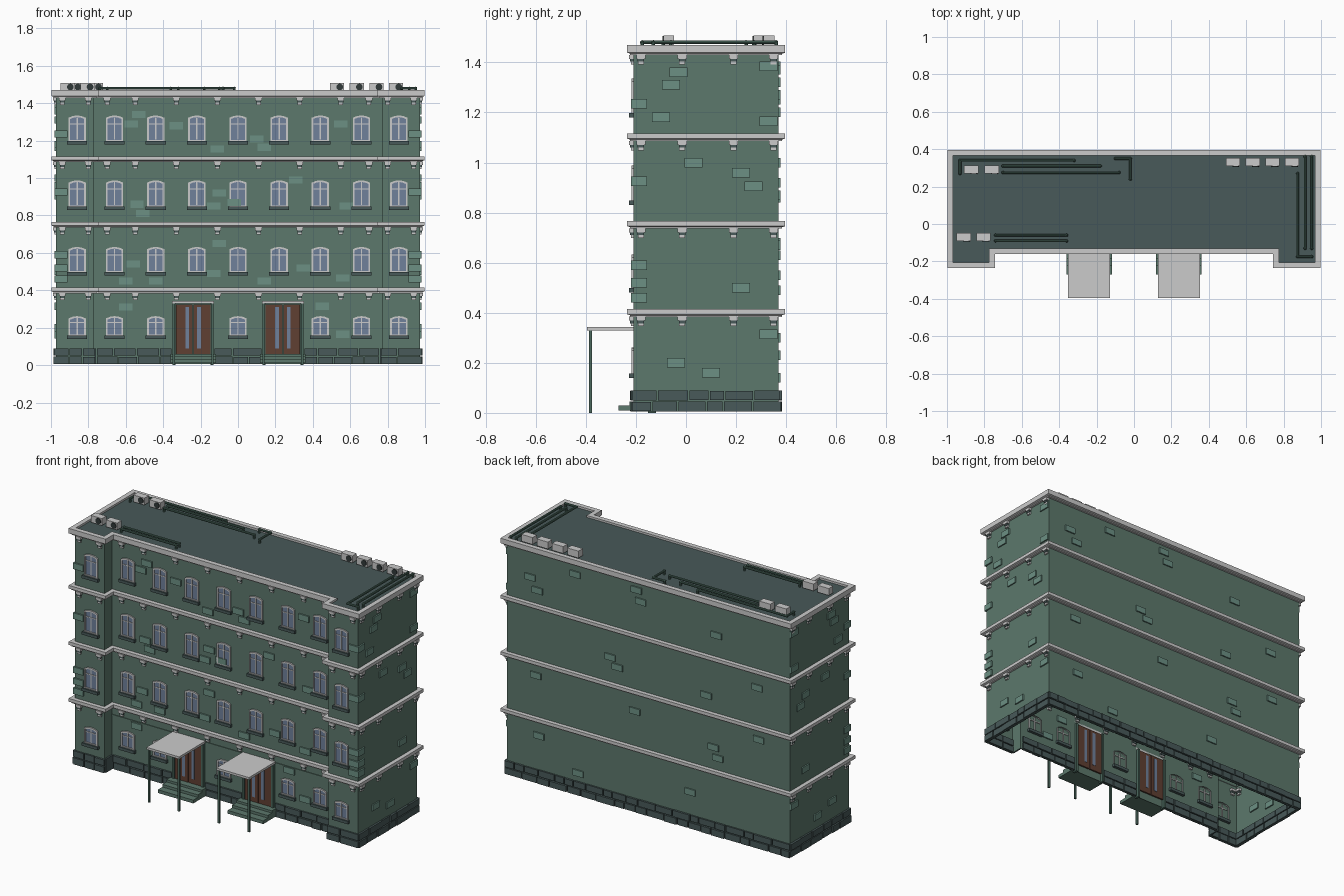
import bpy, bmesh, math, random
from mathutils import Matrix, Vector

if "Cube" in bpy.data.objects:
    bpy.data.objects.remove(bpy.data.objects["Cube"])

random.seed(4)
W, B, F, C, N = 0.972, 0.37, 0.21, 0.135, 0.77   # side, back, wing front, centre front, wing inner


def mat(name, rgb):
    m = bpy.data.materials.new(name)
    m.diffuse_color = (*rgb, 1)
    m.use_nodes = True
    m.node_tree.nodes["Principled BSDF"].inputs["Base Color"].default_value = m.diffuse_color
    return m


WALL = mat("green_wall", (0.107, 0.188, 0.15))
BRICK = mat("light_brick", (0.15, 0.28, 0.23))
STONE = mat("dark_stone", (0.065, 0.1, 0.1))
ROOF = mat("roof_dark", (0.065, 0.1, 0.1))
DOOR = mat("door_brown", (0.115, 0.05, 0.032))
GLASS = mat("glass_blue", (0.16, 0.22, 0.33))
DARK = mat("dark_metal", (0.03, 0.04, 0.04))
PIPE = mat("pipe_green", (0.07, 0.14, 0.11))


def finish(name, bm, m=None):
    bmesh.ops.recalc_face_normals(bm, faces=bm.faces)
    me = bpy.data.meshes.new(name)
    bm.to_mesh(me)
    bm.free()
    ob = bpy.data.objects.new(name, me)
    bpy.context.collection.objects.link(ob)
    if m:
        me.materials.append(m)
    return ob


def loft(bm, loops, cap=False):
    rings = [[bm.verts.new(p) for p in l] for l in loops]
    for a, b in zip(rings, rings[1:]):
        for i in range(len(a)):
            j = (i + 1) % len(a)
            bm.faces.new((a[i], a[j], b[j], b[i]))
    if cap:
        bm.faces.new(rings[-1])


def box(bm, x0, x1, y0, y1, z0, z1):
    mx = Matrix.Translation(((x0 + x1) / 2, (y0 + y1) / 2, (z0 + z1) / 2)) @ \
        Matrix.Diagonal((x1 - x0, y1 - y0, z1 - z0, 1))
    bmesh.ops.create_cube(bm, size=1, matrix=mx)


def front_y(x):
    return -F if abs(x) > N else -C


def on_wall(bm, side, u, z, w, h, d, back=None):
    """Box centred at (u, z) on a wall, standing out by d."""
    k = d if back is None else back
    if side == "front":
        y = front_y(u)
        box(bm, u - w / 2, u + w / 2, y - d, y + k, z - h / 2, z + h / 2)
    elif side == "back":
        box(bm, u - w / 2, u + w / 2, B - k, B + d, z - h / 2, z + h / 2)
    else:
        s = 1 if side == "right" else -1
        a, b = sorted((s * (W - k), s * (W + d)))
        box(bm, a, b, u - w / 2, u + w / 2, z - h / 2, z + h / 2)


def outline(o, z):
    w, b, f, c, n = W + o, B + o, F + o, C + o, N - o
    return [(w, b, z), (-w, b, z), (-w, -f, z), (-n, -f, z),
            (-n, -c, z), (n, -c, z), (n, -f, z), (w, -f, z)]


# Hollow wall shell and roof
bm = bmesh.new()
loft(bm, [outline(0, 0.005), outline(0, 1.46)])
finish("walls", bm, WALL)
bm = bmesh.new()
bm.faces.new([bm.verts.new(p) for p in outline(0, 1.458)])
finish("roof", bm, ROOF)

# Storey bands and top cornice
LEVELS = [0.39, 0.742, 1.092, 1.435]
for i, z in enumerate(LEVELS):
    top = z + (0.035 if i == 3 else 0.024)
    prof = [(0, z - 0.006), (0.014, z - 0.006), (0.014, z), (0.026, z + 0.004), (0.026, top), (-0.004, top)]
    prof.append((-0.004, 1.458) if i == 3 else (0, top))
    bm = bmesh.new()
    loft(bm, [outline(o, h) for o, h in prof])
    finish(f"cornice_{i + 1}", bm)

# Brackets under the bands
caps, stems = bmesh.new(), bmesh.new()
spots = [("front", s * x) for s in (-1, 1) for x in (0.11, 0.33, 0.55, 0.70, 0.80, 0.94)]
spots += [(side, y) for side in ("left", "right") for y in (-0.18, -0.015, 0.19, 0.35)]
for z in LEVELS:
    for side, u in spots:
        on_wall(caps, side, u, z - 0.013, 0.036, 0.016, 0.018)
        on_wall(stems, side, u, z - 0.026, 0.026, 0.012, 0.013)
        on_wall(caps, side, u, z - 0.037, 0.024, 0.012, 0.010)
finish("bracket_caps", caps)
finish("bracket_stems", stems, STONE)

# Two rows of foundation stones
bm = bmesh.new()
runs = [("front", -W, -N), ("front", -N + 0.02, -0.36), ("front", -0.12, 0.12), ("front", 0.36, N - 0.02),
        ("front", N, W), ("back", -W, W), ("left", -F, B), ("right", -F, B)]
for side, a, b in runs:
    for z0, z1 in ((0.005, 0.046), (0.05, 0.09)):
        u = a - 0.008
        while u < b:
            e = u + random.uniform(0.06, 0.13)
            if e > b - 0.04:
                e = b + 0.008
            on_wall(bm, side, (u + e) / 2, (z0 + z1) / 2, e - u - 0.006, z1 - z0 - random.uniform(0, 0.004),
                    random.uniform(0.009, 0.014), 0.01)
            u = e
# Wing returns
for s in (-1, 1):
    a, b = sorted((s * N, s * (N - 0.01)))
    box(bm, a, b, -F, -C, 0.005, 0.09)
finish("foundation_stones", bm, STONE)

# Raised bricks scattered over the walls
bm = bmesh.new()
front = [(-.53, 1.34), (-.57, 1.29), (-.33, 1.28), (-.11, 1.155), (.1, 1.21), (.14, 1.165), (.55, 1.29),
         (.31, .99), (-.1, .92), (-.13, .85), (-.02, .87), (-.54, .86), (-.51, .81), (.58, .85), (-.1, .65),
         (-.56, .54), (-.6, .45), (-.44, .45), (-.13, .49), (.14, .45), (.56, .465), (.35, .52),
         (-.6, .31), (.45, .315), (.56, .165)]
sides = [(-.03, 1.36), (-.06, 1.31), (-.1, 1.18), (.33, 1.385), (.33, 1.165), (.03, 1.0), (.22, .96),
         (.27, .905), (.22, .5), (-.04, .2), (.1, .16), (.33, .315)]
rear = [(.81, 1.27), (.76, 1.2), (.5, 1.37), (.08, 1.385), (.05, 1.32), (-.47, 1.25), (.26, .92), (.21, .87),
        (.77, .67), (-.4, .86), (-.45, .55), (-.48, .49), (.09, .63), (-.76, .68), (-.29, .23), (.48, .14),
        (-.75, 1.0), (.75, .3)]
for side, spots in (("front", front), ("left", sides), ("right", sides), ("back", rear)):
    for u, z in spots:
        on_wall(bm, side, u, z, 0.072, 0.038, 0.008)
# Corner bricks
for s in (-1, 1):
    for z in (1.235, 0.925, 0.59, 0.52, 0.46):
        a, b = sorted((s * (W - 0.06), s * (W + 0.009)))
        box(bm, a, b, -F - 0.009, -F + 0.055, z - 0.019, z + 0.019)
finish("raised_bricks", bm, BRICK)

# Windows: arched frame, glass, bars, sill
frames, glass, sills = bmesh.new(), bmesh.new(), bmesh.new()


def arch(x, y, w, z0, z1, rise):
    top = [(x + w * t, y, z1 - rise * (2 * t) ** 2) for t in (0.5, 0.25, 0, -0.25, -0.5)]
    return [(x - w / 2, y, z0), (x + w / 2, y, z0)] + top


for z0, z1 in ((0.155, 0.262), (0.495, 0.632), (0.845, 0.988), (1.195, 1.335)):
    for x in (-0.86, -0.66, -0.44, -0.22, 0, 0.22, 0.44, 0.66, 0.86):
        if z0 < 0.2 and abs(x) == 0.22:
            continue   # doors are here
        y = front_y(x)
        out = [arch(x, y + d, 0.092, z0, z1, 0.012) for d in (0.01, -0.008)]
        inn = [arch(x, y + d, 0.074, z0 + 0.009, z1 - 0.009, 0.01) for d in (-0.008, -0.001)]
        loft(frames, out + inn)
        loft(glass, [inn[1], arch(x, y - 0.002, 0.074, z0 + 0.009, z1 - 0.009, 0.01)], True)
        on_wall(frames, "front", x, (z0 + z1) / 2, 0.007, z1 - z0 - 0.02, 0.006)
        on_wall(frames, "front", x, z0 + (z1 - z0) * 0.68, 0.074, 0.005, 0.005)
        on_wall(sills, "front", x, z0 - 0.006, 0.108, 0.018, 0.018)
finish("window_frames", frames)
finish("window_glass", glass, GLASS)
finish("window_sills", sills, STONE)

# Entrances: door, glass strips, surround, canopy, posts, steps
for side, cx in (("left", -0.24), ("right", 0.24)):
    door, strips, trim, canopy, steps = (bmesh.new() for _ in range(5))
    for s in (-1, 1):
        on_wall(door, "front", cx + s * 0.047, 0.19, 0.09, 0.27, 0.01)
        on_wall(strips, "front", cx + s * 0.032, 0.2, 0.02, 0.22, 0.012)
        on_wall(trim, "front", cx + s * 0.1, 0.165, 0.014, 0.33, 0.016)
        px = cx + s * 0.103
        box(trim, px - 0.006, px + 0.006, -0.387, -0.375, 0, 0.332)
    box(canopy, cx - 0.112, cx + 0.112, -0.395, -C, 0.33, 0.344)
    for y, z in ((-0.27, 0.03), (-0.225, 0.046), (-0.185, 0.06)):
        box(steps, cx - 0.122, cx + 0.122, y, -C, z - 0.02, z)
    finish(side + "_door", door, DOOR)
    finish(side + "_door_glass", strips, GLASS)
    finish(side + "_door_frame_and_posts", trim, PIPE)
    finish(side + "_canopy", canopy)
    finish(side + "_steps", steps, WALL)

# Thin ledge above the ground floor
bm = bmesh.new()
box(bm, -N, N, -C - 0.004, -C, 0.333, 0.339)
finish("ground_floor_ledge", bm, WALL)

# Rooftop cooling units with round fans
cases, fans = bmesh.new(), bmesh.new()
units = [(-.87, .27), (-.76, .27), (-.91, -.09), (-.805, -.09), (.53, .31), (.635, .31), (.74, .31), (.845, .31)]
for x, y in units:
    box(cases, x - 0.038, x + 0.038, y, y + 0.043, 1.465, 1.508)
    mx = Matrix.Translation((x + 0.014, y - 0.001, 1.487)) @ Matrix.Rotation(math.pi / 2, 4, "X")
    bmesh.ops.create_cone(fans, cap_ends=True, segments=16, radius1=0.018, radius2=0.018, depth=0.006, matrix=mx)
finish("cooling_unit_cases", cases)
finish("cooling_unit_fans", fans, DARK)

# Rooftop pipes, bent down into the roof at their ends
paths = [[(-.93, .27), (-.93, .34), (-.32, .34)], [(-.7, .31), (-.18, .31)], [(-.7, .275), (-.08, .275)],
         [(-.1, .35), (-.02, .35), (-.02, .24)], [(-.74, -.06), (-.36, -.06)], [(-.74, -.09), (-.36, -.09)],
         [(.875, .27), (.875, -.175), (.95, -.175)], [(.915, .36), (.915, -.13)], [(.95, .36), (.95, -.13)]]
bm = bmesh.new()
for p in paths:
    pts = [Vector((*q, 1.48)) for q in p]
    pts = [Vector((*p[0], 1.455))] + pts + [Vector((*p[-1], 1.455))]
    for a, b in zip(pts, pts[1:]):
        rot = (b - a).to_track_quat("Z", "Y").to_matrix().to_4x4()
        bmesh.ops.create_cone(bm, cap_ends=True, segments=8, radius1=0.007, radius2=0.007, depth=(b - a).length,
                              matrix=Matrix.Translation((a + b) / 2) @ rot)
    for q in pts[1:-1]:
        bmesh.ops.create_icosphere(bm, subdivisions=1, radius=0.0095, matrix=Matrix.Translation(q))
finish("roof_pipes", bm, PIPE)
